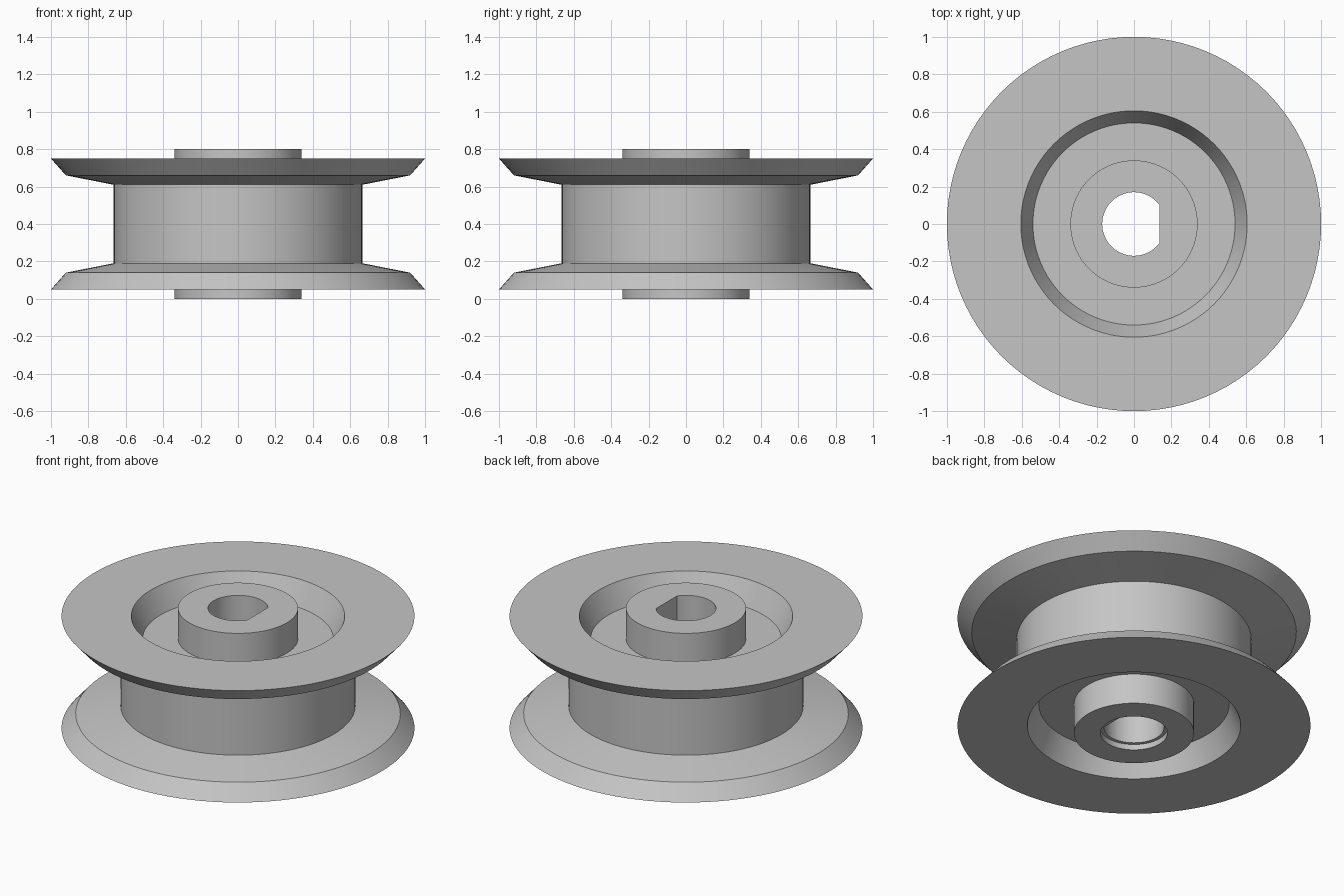
import bpy
import bmesh
import math

cube = bpy.data.objects.get("Cube")
if cube:
    bpy.data.objects.remove(cube, do_unlink=True)

SEGMENTS = 96
HEIGHT = 0.8
BORE_RADIUS = 0.17
FLAT_X = 0.135

grey = bpy.data.materials.new("plain_grey")
grey.use_nodes = True
colour = (0.56, 0.56, 0.56, 1)
grey.diffuse_color = colour
grey.node_tree.nodes["Principled BSDF"].inputs["Base Color"].default_value = colour


def add_object(name, bm):
    bmesh.ops.remove_doubles(bm, verts=bm.verts, dist=1e-5)
    bmesh.ops.recalc_face_normals(bm, faces=bm.faces)
    mesh = bpy.data.meshes.new(name)
    bm.to_mesh(mesh)
    bm.free()
    mesh.materials.append(grey)
    obj = bpy.data.objects.new(name, mesh)
    bpy.context.collection.objects.link(obj)
    return obj


def lathe(name, profile):
    """Revolve (radius, z) points around the z axis; both ends lie on the axis."""
    bm = bmesh.new()
    verts = [bm.verts.new((r, 0, z)) for r, z in profile]
    edges = [bm.edges.new(pair) for pair in zip(verts, verts[1:])]
    bmesh.ops.spin(bm, geom=verts + edges, cent=(0, 0, 0), axis=(0, 0, 1),
                   angle=math.tau, steps=SEGMENTS)
    return add_object(name, bm)


def prism(name, outline, low, high):
    """Extrude a flat outline between two heights."""
    bm = bmesh.new()
    face = bm.faces.new([bm.verts.new((x, y, low)) for x, y in outline])
    top = bmesh.ops.extrude_face_region(bm, geom=[face])["geom"]
    bmesh.ops.translate(bm, vec=(0, 0, high - low),
                        verts=[v for v in top if isinstance(v, bmesh.types.BMVert)])
    return add_object(name, bm)


def arc(radius, start, end, steps):
    return [(radius * math.cos(start + (end - start) * i / steps),
             radius * math.sin(start + (end - start) * i / steps))
            for i in range(steps + 1)]


# Pulley body: hub, recess, flange and drum, mirrored about mid height
lower = [(0, 0), (0.34, 0), (0.34, 0.19), (0.54, 0.19), (0.605, 0.05),
         (1, 0.05), (0.92, 0.14), (0.665, 0.19)]
upper = [(r, HEIGHT - z) for r, z in reversed(lower)]
pulley = lathe("pulley_wheel", lower + upper)

# D-shaped shaft bore and the shallow round counterbore underneath
flat_angle = math.acos(FLAT_X / BORE_RADIUS)
cutters = [
    prism("shaft_bore_cutter",
          arc(BORE_RADIUS, flat_angle, math.tau - flat_angle, 56), -0.2, 1),
    prism("counterbore_cutter", arc(0.19, 0, math.tau, 64)[:-1], -0.1, 0.035),
]
bpy.context.view_layer.objects.active = pulley
pulley.select_set(True)
for cutter in cutters:
    cutter.hide_render = True
    cut = pulley.modifiers.new(cutter.name, "BOOLEAN")
    cut.operation = "DIFFERENCE"
    cut.solver = "EXACT"
    cut.object = cutter
    bpy.ops.object.modifier_apply(modifier=cut.name)
    bpy.data.objects.remove(cutter, do_unlink=True)

# Smooth round walls with crisp rims
bpy.ops.object.shade_smooth_by_angle(angle=math.radians(15))
